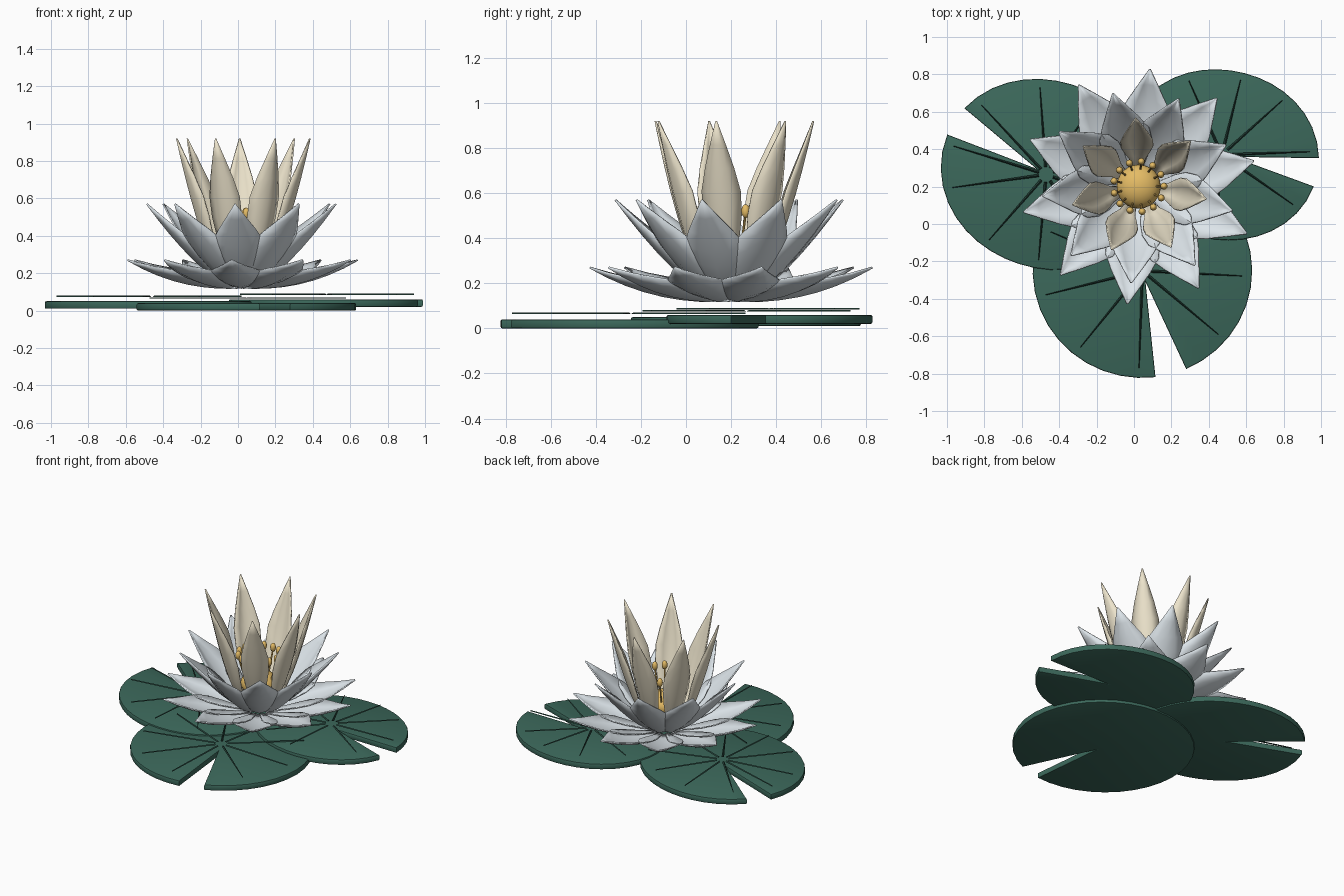
import bpy, bmesh
from math import sin, cos, radians, pi
from mathutils import Vector

if "Cube" in bpy.data.objects:
    bpy.data.objects.remove(bpy.data.objects["Cube"])

CX, CY = 0.025, 0.20   # flower centre


def mat(name, rgb):
    m = bpy.data.materials.new(name)
    m.diffuse_color = (*rgb, 1)
    m.use_nodes = True
    m.node_tree.nodes["Principled BSDF"].inputs["Base Color"].default_value = m.diffuse_color
    return m


GREEN = mat("leaf_green", (0.045, 0.14, 0.105))
VEIN = mat("vein_green", (0.02, 0.06, 0.045))
WHITE = mat("petal_white", (0.72, 0.78, 0.82))
CREAM = mat("petal_cream", (0.84, 0.77, 0.60))
GOLD = mat("gold", (0.78, 0.50, 0.13))


def finish(bm, name, m, angle=40):
    bmesh.ops.recalc_face_normals(bm, faces=bm.faces)
    me = bpy.data.meshes.new(name)
    bm.to_mesh(me)
    bm.free()
    ob = bpy.data.objects.new(name, me)
    bpy.context.collection.objects.link(ob)
    me.materials.append(m)
    bpy.ops.object.select_all(action='DESELECT')
    bpy.context.view_layer.objects.active = ob
    ob.select_set(True)
    bpy.ops.object.shade_smooth_by_angle(angle=radians(angle))
    return ob


# Lily pads: notched discs with floating tapered veins
def pad(name, x, y, z, R, stretch, axis, notch, veins):
    def rad(a):
        return R * (1 + stretch * cos(2 * (a - radians(axis))))
    bm = bmesh.new()
    n, gap, c = 36, radians(8.5), radians(notch)
    pts = [(x + 0.06 * cos(c), y + 0.06 * sin(c))]
    for i in range(n + 1):
        a = c + gap + (2 * pi - 2 * gap) * i / n
        pts.append((x + rad(a) * cos(a), y + rad(a) * sin(a)))
    f = bm.faces.new([bm.verts.new((px, py, z)) for px, py in pts])
    ext = bmesh.ops.extrude_face_region(bm, geom=[f])
    bmesh.ops.translate(bm, vec=(0, 0, 0.04),
                        verts=[v for v in ext["geom"] if isinstance(v, bmesh.types.BMVert)])
    bmesh.ops.recalc_face_normals(bm, faces=bm.faces)
    rim = [e for e in bm.edges if abs(e.verts[0].co.z - e.verts[1].co.z) < 1e-5]
    bmesh.ops.bevel(bm, geom=rim, offset=0.008, segments=2, profile=0.5, affect='EDGES')
    finish(bm, name, GREEN)

    bm = bmesh.new()
    for deg in veins:
        a = radians(deg)
        d, s = Vector((cos(a), sin(a), 0)), Vector((-sin(a), cos(a), 0))
        o = Vector((x, y, z + 0.064))
        L = rad(a) * 0.91
        section = []
        for r, w in ((0.04, 0.008), (L, 0.002)):
            section.append([bm.verts.new(o + d * r + s * w * k + Vector((0, 0, h)))
                            for k, h in ((-1, 0), (1, 0), (0, 0.007))])
        p, q = section
        for i in range(3):
            j = (i + 1) % 3
            bm.faces.new((p[i], p[j], q[j], q[i]))
        bm.faces.new(p)
        bm.faces.new(q)
    finish(bm, name + "_veins", VEIN, 20)


pad("front_pad", 0.045, -0.25, 0.000, 0.58, 0.012, 0, -74.5,
    (-3, -40, -92, -129, -166, -203, -240, -280, -320))
pad("left_pad", -0.47, 0.265, 0.010, 0.535, 0.065, 160, 149.5,
    (133, 94, 56, 18, -20, -58, -95, 229, 188, 163))
pad("right_pad", 0.47, 0.37, 0.020, 0.487, 0.070, -12, -10.5,
    (2, 42, 76, 114, 152, 190, 228, 265, -35))


# Petals: cupped, pointed blades arranged in a ring
WIDTHS = (0.22, 0.50, 0.78, 0.97, 0.98, 0.72, 0.38, 0.02)


def petal_ring(name, count, start, half_w, cup, path, m):
    for k in range(count):
        a = radians(start + 360 * k / count)
        d, s = Vector((cos(a), sin(a), 0)), Vector((-sin(a), cos(a), 0))
        bm = bmesh.new()
        rows = []
        for i, w in enumerate(WIDTHS):
            t = i / (len(WIDTHS) - 1)
            r, z = path(t)
            r0, z0 = path(max(t - 0.03, 0))
            r1, z1 = path(min(t + 0.03, 1))
            tan = (d * (r1 - r0) + Vector((0, 0, z1 - z0))).normalized()
            nrm = tan.cross(s)           # points up and inward
            if nrm.z < 0:
                nrm = -nrm
            base = Vector((CX, CY, z)) + d * r
            rows.append([bm.verts.new(base + s * (u * w * half_w) + nrm * (cup * w * abs(u) ** 1.5))
                         for u in (-1, -0.5, 0, 0.5, 1)])
        for p, q in zip(rows, rows[1:]):
            for i in range(4):
                bm.faces.new((p[i], p[i + 1], q[i + 1], q[i]))
        ob = finish(bm, f"{name}_{k + 1}", m, 60)
        sol = ob.modifiers.new("thickness", 'SOLIDIFY')
        sol.thickness = 0.008
        sol.offset = 0


petal_ring("outer_petal", 10, 12.5, 0.145, 0.050,
           lambda t: (0.06 + 0.57 * t, 0.12 + 0.15 * t ** 2.2), WHITE)
petal_ring("middle_petal", 9, 25.5, 0.140, 0.055,
           lambda t: (0.07 + 0.445 * t, 0.14 + 0.43 * t ** 1.4), WHITE)
petal_ring("inner_petal", 7, 92.5, 0.088, 0.045,
           lambda t: (0.08 + 0.285 * (t + 0.001) ** 0.6, 0.17 + 0.75 * t), CREAM)


# Golden centre
def ball(bm, loc, r, zs, u, v):
    vs = bmesh.ops.create_uvsphere(bm, u_segments=u, v_segments=v, radius=r)["verts"]
    for p in vs:
        p.co = Vector((p.co.x, p.co.y, p.co.z * zs)) + Vector(loc)


bm = bmesh.new()
ball(bm, (CX, CY, 0.32), 0.118, 0.7, 24, 14)
finish(bm, "flower_centre", GOLD)

# Stamens: slim filaments with egg-shaped heads
bm = bmesh.new()
for k in range(13):
    a = radians(84 + 360 * k / 13)
    d = Vector((cos(a), sin(a), 0))
    lo = Vector((CX, CY, 0.33)) + d * 0.085
    hi = Vector((CX, CY, 0.51)) + d * 0.135
    rot = (hi - lo).to_track_quat('Z', 'Y')
    vs = bmesh.ops.create_cone(bm, cap_ends=True, segments=8, radius1=0.006, radius2=0.005,
                               depth=(hi - lo).length)["verts"]
    for p in vs:
        p.co = rot @ p.co + (lo + hi) / 2
    ball(bm, hi + Vector((0, 0, 0.01)), 0.019, 1.6, 10, 8)
finish(bm, "stamens", GOLD)
